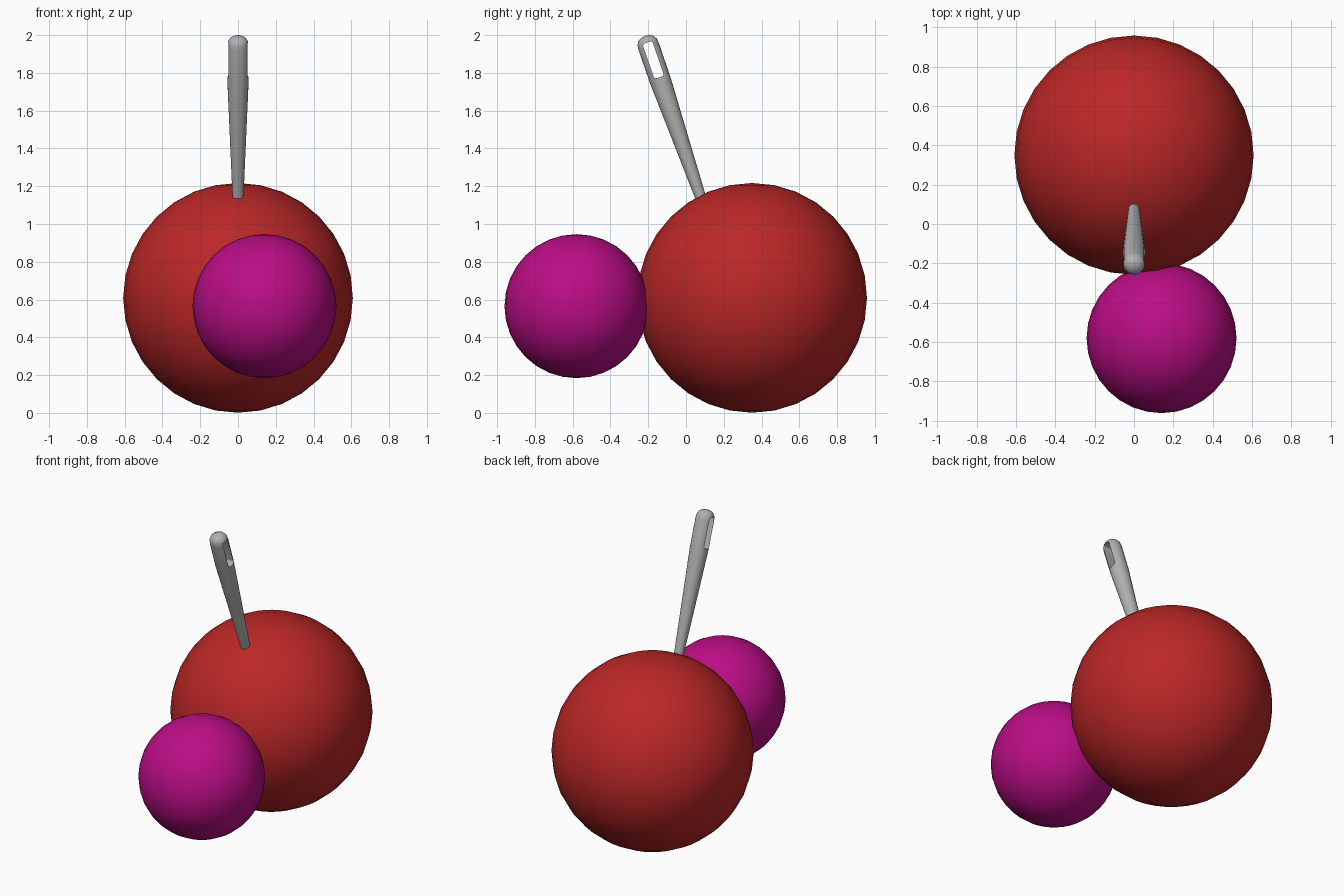
import bpy, bmesh, math
from mathutils import Matrix

if "Cube" in bpy.data.objects:
    bpy.data.objects.remove(bpy.data.objects["Cube"])


def material(name, rgb):
    m = bpy.data.materials.new(name)
    m.diffuse_color = (*rgb, 1)
    m.use_nodes = True
    m.node_tree.nodes["Principled BSDF"].inputs["Base Color"].default_value = m.diffuse_color
    return m


RED = material("red", (0.50, 0.020, 0.020))
MAGENTA = material("magenta", (0.50, 0.004, 0.24))
STEEL = material("steel grey", (0.44, 0.44, 0.44))


def smooth(ob, angle=40):
    bpy.ops.object.select_all(action='DESELECT')
    ob.select_set(True)
    bpy.context.view_layer.objects.active = ob
    bpy.ops.object.shade_smooth_by_angle(angle=math.radians(angle))


def ball(name, loc, r, mat):
    bpy.ops.mesh.primitive_uv_sphere_add(segments=32, ring_count=16, radius=r, location=loc)
    ob = bpy.context.object
    ob.name = name
    ob.data.materials.append(mat)
    smooth(ob)
    return ob


def mesh_object(name, bm, matrix, mat):
    bmesh.ops.recalc_face_normals(bm, faces=bm.faces)
    me = bpy.data.meshes.new(name)
    bm.to_mesh(me)
    bm.free()
    ob = bpy.data.objects.new(name, me)
    bpy.context.collection.objects.link(ob)
    ob.matrix_world = matrix
    me.materials.append(mat)
    return ob


# The two balls
ball("large_ball", (0, 0.35, 0.609), 0.608, RED)
ball("small_ball", (0.14, -0.58, 0.565), 0.381, MAGENTA)

# Needle: lathed profile of (distance from the head, radius), tip buried in the ball
place = Matrix.Translation((0, -0.217, 1.996)) @ Matrix.Rotation(math.radians(19), 4, 'X')
profile = [(0.004, 0.024), (0.015, 0.043), (0.034, 0.054), (0.06, 0.057),
           (0.25, 0.0565), (0.5, 0.046), (0.907, 0.029), (1.45, 0.004)]
N = 24
bm = bmesh.new()
rings = [[bm.verts.new((r * math.cos(math.tau * i / N), r * math.sin(math.tau * i / N), -d))
          for i in range(N)] for d, r in profile]
for a, b in zip(rings, rings[1:]):
    for i in range(N):
        j = (i + 1) % N
        bm.faces.new((a[i], a[j], b[j], b[i]))
head, tip = bm.verts.new((0, 0, 0)), bm.verts.new((0, 0, -1.47))
for i in range(N):
    j = (i + 1) % N
    bm.faces.new((head, rings[0][j], rings[0][i]))
    bm.faces.new((tip, rings[-1][i], rings[-1][j]))
needle = mesh_object("needle", bm, place, STEEL)

# Eye of the needle: rounded slot cut across it
bm = bmesh.new()
w, top, bottom, c = 0.027, -0.037, -0.232, 0.013
pts = []
for cy, cz, start in ((w - c, top - c, 0), (c - w, top - c, 90),
                      (c - w, bottom + c, 180), (w - c, bottom + c, 270)):
    for k in range(4):
        t = math.radians(start + 30 * k)
        pts.append((cy + c * math.cos(t), cz + c * math.sin(t)))
face = bm.faces.new([bm.verts.new((-0.2, y, z)) for y, z in pts])
ext = bmesh.ops.extrude_face_region(bm, geom=[face])
bmesh.ops.translate(bm, vec=(0.4, 0, 0),
                    verts=[v for v in ext["geom"] if isinstance(v, bmesh.types.BMVert)])
cutter = mesh_object("eye_cutter", bm, place, STEEL)

mod = needle.modifiers.new("eye", 'BOOLEAN')
mod.operation = 'DIFFERENCE'
mod.solver = 'EXACT'
mod.object = cutter
bpy.context.view_layer.update()
bpy.context.view_layer.objects.active = needle
bpy.ops.object.modifier_apply(modifier="eye")
bpy.data.objects.remove(cutter)
smooth(needle, 40)
